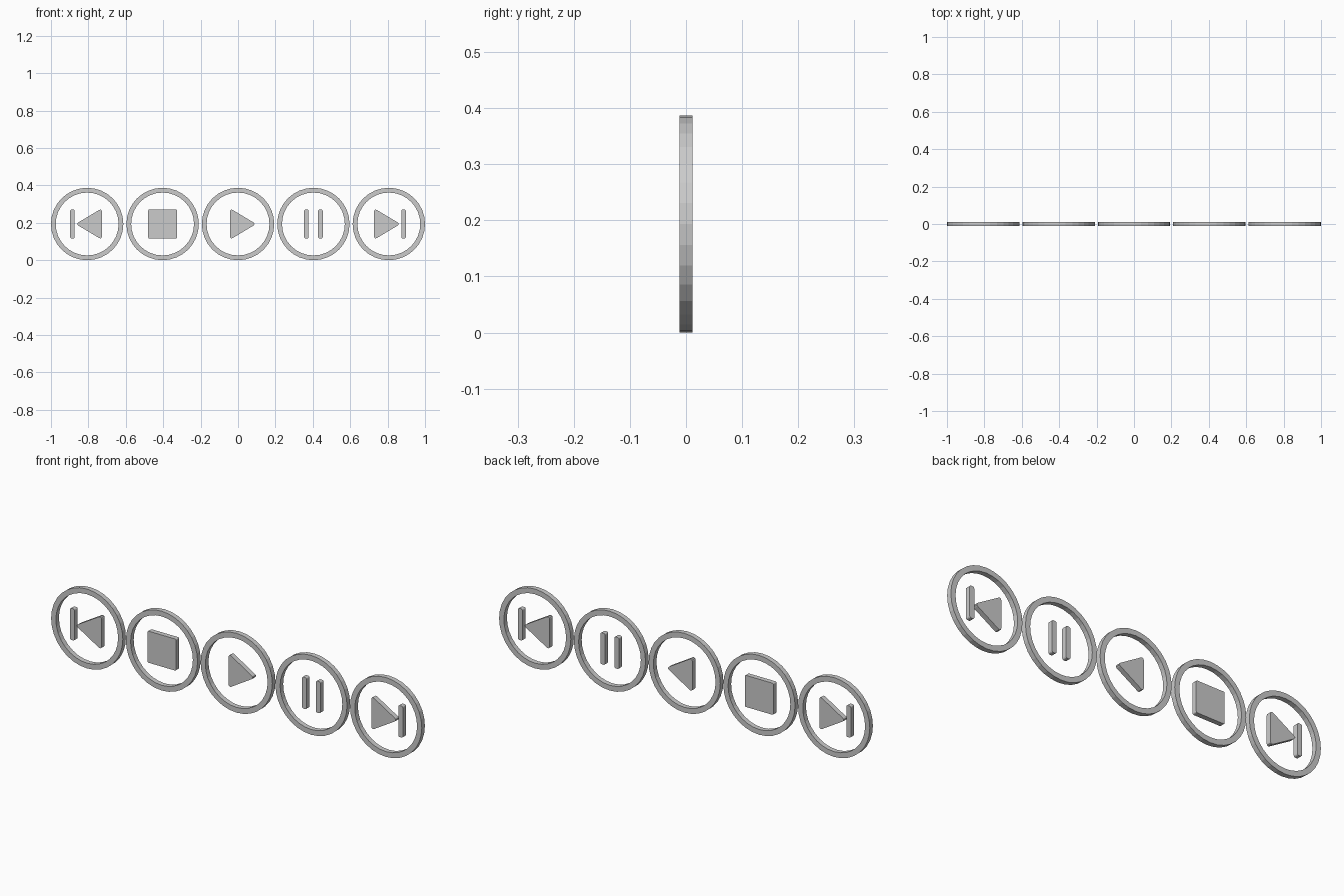
import bpy, bmesh
from math import cos, sin, pi, atan2

if "Cube" in bpy.data.objects:
    bpy.data.objects.remove(bpy.data.objects["Cube"])

R_OUT, R_IN, HALF_D = 0.1935, 0.168, 0.012
STEP, ZC, SIDES = 0.40325, 0.1935, 32


def make(name, bm, x):
    bmesh.ops.recalc_face_normals(bm, faces=bm.faces)
    me = bpy.data.meshes.new(name)
    bm.to_mesh(me)
    bm.free()
    ob = bpy.data.objects.new(name, me)
    ob.location = (x, 0, ZC)
    bpy.context.collection.objects.link(ob)


def ring(name, x):
    # Square cross-section swept around a 32-sided circle
    bm = bmesh.new()
    section = [(R_OUT, -HALF_D), (R_OUT, HALF_D), (R_IN, HALF_D), (R_IN, -HALF_D)]
    loops = []
    for i in range(SIDES):
        a = 2 * pi * i / SIDES
        loops.append([bm.verts.new((r * cos(a), y, r * sin(a))) for r, y in section])
    for i in range(SIDES):
        a, b = loops[i], loops[(i + 1) % SIDES]
        for j in range(4):
            k = (j + 1) % 4
            bm.faces.new((a[j], a[k], b[k], b[j]))
    make(name, bm, x)


def plate(name, core, r, x, segs=3):
    # Counter-clockwise core polygon grown by r with rounded corners, then extruded
    bm = bmesh.new()
    outline = []
    n = len(core)
    for i in range(n):
        p, c, q = core[i - 1], core[i], core[(i + 1) % n]
        a0 = atan2(c[1] - p[1], c[0] - p[0]) - pi / 2
        a1 = atan2(q[1] - c[1], q[0] - c[0]) - pi / 2
        turn = (a1 - a0) % (2 * pi)
        for s in range(segs + 1):
            a = a0 + turn * s / segs
            outline.append((c[0] + r * cos(a), c[1] + r * sin(a)))
    front = bm.faces.new([bm.verts.new((u, -HALF_D, v)) for u, v in outline])
    ext = bmesh.ops.extrude_face_region(bm, geom=[front])
    moved = [g for g in ext["geom"] if isinstance(g, bmesh.types.BMVert)]
    bmesh.ops.translate(bm, verts=moved, vec=(0, 2 * HALF_D, 0))
    make(name, bm, x)


def box(name, cx, half_w, half_h, r, x):
    w, h = half_w - r, half_h - r
    plate(name, [(cx - w, -h), (cx + w, -h), (cx + w, h), (cx - w, h)], r, x)


def triangle(name, base, tip, x, r=0.009):
    # Points from base towards tip, either direction
    d = 1 if tip > base else -1
    b, t, h = base + d * r, tip - d * r, 0.077 - r
    pts = [(b, -h), (t, 0), (b, h)]
    plate(name, pts if d > 0 else pts[::-1], r, x)


# Button rings
names = ["previous", "stop", "play", "pause", "next"]
xs = [(i - 2) * STEP for i in range(5)]
for nm, x in zip(names, xs):
    ring(nm + "_ring", x)

# Skip symbols, mirrored at both ends
for nm, x, s in (("previous", xs[0], -1), ("next", xs[4], 1)):
    triangle(nm + "_arrow", -0.079 * s, 0.053 * s, x)
    box(nm + "_bar", 0.079 * s, 0.0125, 0.077, 0.008, x)

# Stop square, play arrow and pause bars
box("stop_square", 0, 0.077, 0.077, 0.006, xs[1])
triangle("play_arrow", -0.043, 0.088, xs[2])
for side, s in (("left", -1), ("right", 1)):
    box("pause_bar_" + side, 0.0375 * s, 0.0125, 0.077, 0.008, xs[3])
